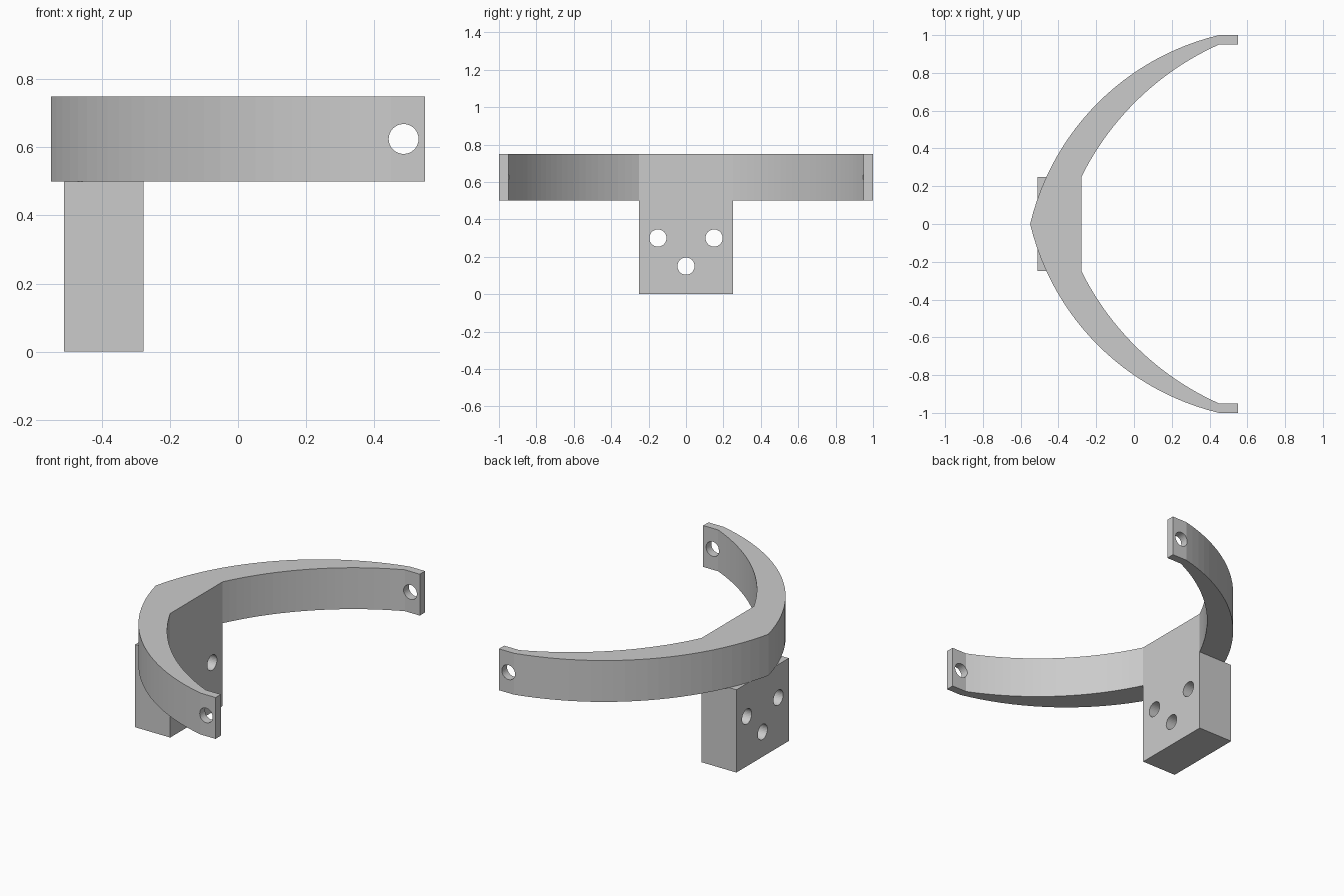
import bpy, bmesh
from math import pi, asin, cos, sin
from mathutils import Vector, Matrix

if "Cube" in bpy.data.objects:
    bpy.data.objects.remove(bpy.data.objects["Cube"])

grey = bpy.data.materials.new("plain grey")
grey.use_nodes = True
COLOUR = (0.6, 0.6, 0.6, 1)
grey.diffuse_color = COLOUR
grey.node_tree.nodes["Principled BSDF"].inputs["Base Color"].default_value = COLOUR


def arc(start, end, rise, steps=24):
    """Points on a circular arc bulging to the left of start -> end."""
    a, b = Vector(start), Vector(end)
    half = (b - a).length / 2
    along = (b - a).normalized()
    out = Vector((-along.y, along.x))
    radius = (half * half + rise * rise) / (2 * rise)
    centre = (a + b) / 2 + out * (rise - radius)
    sweep = asin(half / radius)
    angles = [sweep * (2 * i / steps - 1) for i in range(steps + 1)]
    return [centre + radius * (along * sin(t) + out * cos(t)) for t in angles]


def prism(name, outline, z0, z1):
    bm = bmesh.new()
    face = bm.faces.new([bm.verts.new((x, y, z0)) for x, y in outline])
    up = bmesh.ops.extrude_face_region(bm, geom=[face])["geom"]
    bmesh.ops.translate(bm, vec=(0, 0, z1 - z0),
                        verts=[v for v in up if isinstance(v, bmesh.types.BMVert)])
    bmesh.ops.recalc_face_normals(bm, faces=bm.faces)
    return add_object(name, bm)


def add_object(name, bm):
    mesh = bpy.data.meshes.new(name)
    bm.to_mesh(mesh)
    bm.free()
    mesh.materials.append(grey)
    obj = bpy.data.objects.new(name, mesh)
    bpy.context.collection.objects.link(obj)
    return obj


def drill(target, name, centres, radius, depth, turn):
    """Cut round holes, then drop the cutter."""
    bm = bmesh.new()
    for c in centres:
        bmesh.ops.create_cone(bm, cap_ends=True, segments=32, radius1=radius, radius2=radius,
                              depth=depth, matrix=Matrix.Translation(c) @ turn)
    cutter = add_object(name, bm)
    cutter.hide_render = True
    mod = target.modifiers.new("holes", "BOOLEAN")
    mod.operation = "DIFFERENCE"
    mod.solver = "EXACT"
    mod.object = cutter
    bpy.context.view_layer.objects.active = target
    bpy.ops.object.modifier_apply(modifier=mod.name)
    bpy.data.objects.remove(cutter)


# Curved band with flat tabs at both ends
outer = arc((-0.55, 0), (0.45, 1), 0.2)
inner = arc((-0.278, 0.25), (0.45, 0.95), 0.088)
half = outer + [Vector((0.55, 1)), Vector((0.55, 0.95))] + inner[::-1]
mirrored = [Vector((p.x, -p.y)) for p in half[:0:-1]]
band = prism("curved_band", half + mirrored, 0.5, 0.75)
drill(band, "tab_hole_cutter", [(0.487, s * 0.975, 0.625) for s in (-1, 1)],
      0.044, 0.3, Matrix.Rotation(pi / 2, 4, "X"))

# Mounting block below the band
block = prism("mounting_block", [(-0.512, -0.25), (-0.278, -0.25), (-0.278, 0.25), (-0.512, 0.25)],
              0, 0.5)
drill(block, "bolt_hole_cutter", [(-0.4, -0.15, 0.3), (-0.4, 0.15, 0.3), (-0.4, 0, 0.15)],
      0.046, 0.6, Matrix.Rotation(pi / 2, 4, "Y"))
